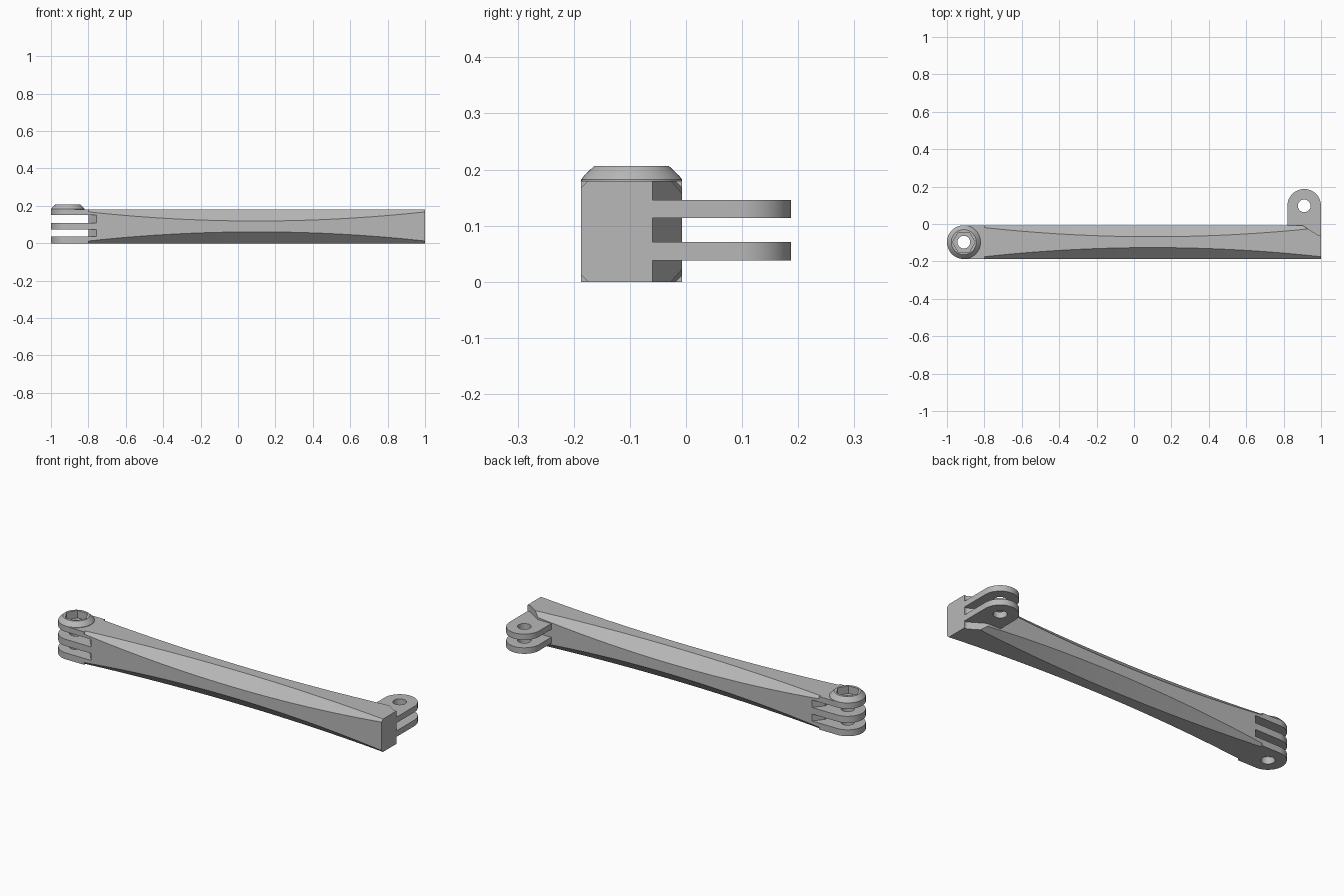
import bpy, bmesh, math

cube = bpy.data.objects.get("Cube")
if cube:
    bpy.data.objects.remove(cube, do_unlink=True)

grey = bpy.data.materials.new("plain grey")
grey.use_nodes = True
grey.diffuse_color = (0.48, 0.48, 0.48, 1)
grey.node_tree.nodes["Principled BSDF"].inputs["Base Color"].default_value = grey.diffuse_color

BACK, FRONT, TOP = -0.007, -0.187, 0.18
MID = (BACK + FRONT) / 2
RADIUS = 0.09
PIN = (-0.91, MID)      # pivot of the three-finger end
EYE = (0.91, 0.097)     # pivot of the two-finger end


def loft(name, rings):
    """Skin a closed solid through equal-length rings of points."""
    bm = bmesh.new()
    loops = [[bm.verts.new(p) for p in ring] for ring in rings]
    n = len(loops[0])
    for a, b in zip(loops, loops[1:]):
        for i in range(n):
            j = (i + 1) % n
            bm.faces.new((a[i], a[j], b[j], b[i]))
    bm.faces.new(loops[0])
    bm.faces.new(loops[-1])
    bmesh.ops.recalc_face_normals(bm, faces=bm.faces)
    mesh = bpy.data.meshes.new(name)
    bm.to_mesh(mesh)
    bm.free()
    mesh.materials.append(grey)
    obj = bpy.data.objects.new(name, mesh)
    bpy.context.collection.objects.link(obj)
    return obj


def prism(name, outline, z0, z1):
    return loft(name, [[(x, y, z) for x, y in outline] for z in (z0, z1)])


def circle(centre, r, n=48, start=0.0):
    return [(centre[0] + r * math.cos(start + math.tau * i / n),
             centre[1] + r * math.sin(start + math.tau * i / n)) for i in range(n)]


def arc(centre, start, n=32):
    """Half circle of the finger radius, running counter-clockwise."""
    return [(centre[0] + RADIUS * math.cos(start + math.pi * i / n),
             centre[1] + RADIUS * math.sin(start + math.pi * i / n)) for i in range(n + 1)]


def combine(obj, tool, operation="DIFFERENCE"):
    mod = obj.modifiers.new("combine", "BOOLEAN")
    mod.operation, mod.object, mod.solver = operation, tool, "EXACT"
    bpy.context.view_layer.objects.active = obj
    bpy.ops.object.modifier_apply(modifier=mod.name)
    bpy.data.objects.remove(tool, do_unlink=True)


def section(x):
    """Square section whose corner chamfers swell towards the middle."""
    c = 0.01 + 0.051 * max(0, 1 - ((x - 0.1) / 0.92) ** 2)
    return [(x, FRONT + c, 0), (x, BACK - c, 0), (x, BACK, c), (x, BACK, TOP - c),
            (x, BACK - c, TOP), (x, FRONT + c, TOP), (x, FRONT, TOP - c), (x, FRONT, c)]


# Arm bar with its rounded end
STEPS = 40
arm = loft("arm", [section(-0.82 + 1.82 * i / STEPS) for i in range(STEPS + 1)])
end = arc(PIN, math.pi / 2) + [(-0.8, FRONT), (-0.8, BACK)]
combine(arm, prism("end_block", end, 0, TOP), "UNION")

# Slots between the three fingers, with relieved edges
slot = [(-1.1, -0.25), (-0.757, -0.25), (-0.757, FRONT), (-0.8, -0.135),
        (-0.8, -0.06), (-0.757, BACK), (-0.757, 0.05), (-1.1, 0.05)]
for low, high in ((0.035, 0.073), (0.109, 0.15)):
    combine(arm, prism("slot_cutter", slot, low, high))

# Slanted relief at the other end
relief = [(0.9, BACK), (0.985, -0.06), (1.1, -0.06), (1.1, 0.05), (0.9, 0.05)]
combine(arm, prism("relief_cutter", relief, -0.1, 0.3))

# Tapered nut boss
boss = loft("nut_boss", [[(x, y, z) for x, y in circle(PIN, r)]
                         for r, z in ((RADIUS, TOP - 0.005), (RADIUS, TOP + 0.002),
                                      (0.084, 0.19), (0.067, 0.206))])

# Pin hole and hexagonal nut pocket
for part in (arm, boss):
    combine(part, prism("pin_cutter", circle(PIN, 0.034), -0.1, 0.3))
    combine(part, prism("nut_cutter", circle(PIN, 0.06, 6), 0.165, 0.3))

# Two side fingers
fingers = []
outline = arc(EYE, 0) + [(0.82, -0.06), (1.0, -0.06)]
for name, low, high in (("lower_finger", 0.038, 0.071), ("upper_finger", 0.114, 0.146)):
    finger = prism(name, outline, low, high)
    combine(finger, prism("eye_cutter", circle(EYE, 0.034), -0.1, 0.3))
    fingers.append(finger)

# Smooth the curved walls, keep the edges crisp
bpy.ops.object.select_all(action="DESELECT")
for part in [arm, boss] + fingers:
    part.select_set(True)
bpy.context.view_layer.objects.active = arm
bpy.ops.object.shade_smooth_by_angle(angle=math.radians(25))
